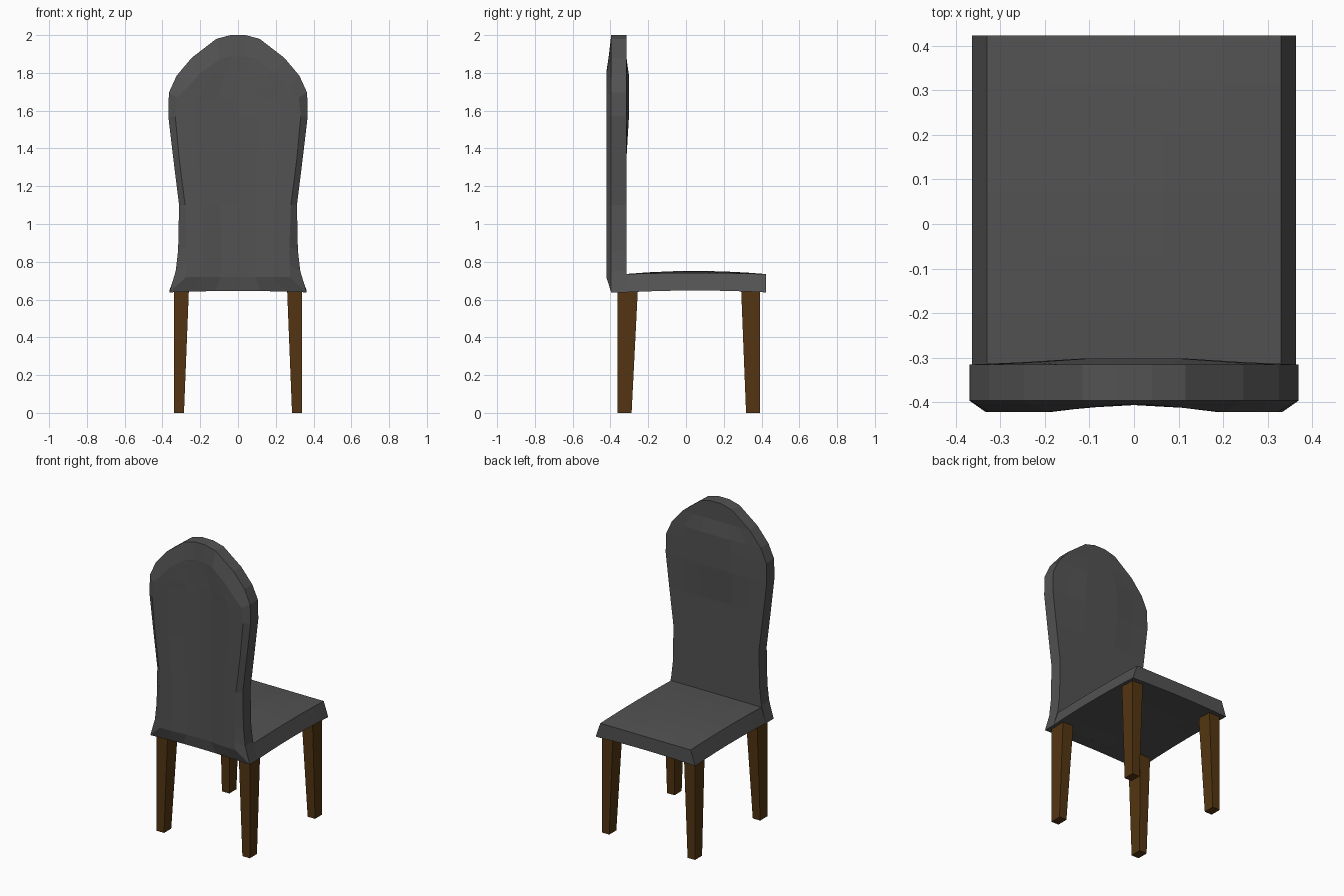
import bpy, bmesh

if "Cube" in bpy.data.objects:
    bpy.data.objects.remove(bpy.data.objects["Cube"])


def material(name, rgb):
    m = bpy.data.materials.new(name)
    m.diffuse_color = (*rgb, 1)
    m.use_nodes = True
    m.node_tree.nodes["Principled BSDF"].inputs["Base Color"].default_value = m.diffuse_color
    return m


GREY = material("dark grey fabric", (0.085, 0.085, 0.085))
BROWN = material("dark brown wood", (0.088, 0.036, 0.006))


def finish(name, bm, mat):
    bmesh.ops.recalc_face_normals(bm, faces=bm.faces)
    me = bpy.data.meshes.new(name)
    bm.to_mesh(me)
    bm.free()
    me.materials.append(mat)
    ob = bpy.data.objects.new(name, me)
    bpy.context.collection.objects.link(ob)
    return ob


def grid(bm, points):
    """Make a faced grid and return its border vertices in order."""
    v = [[bm.verts.new(p) for p in row] for row in points]
    for a, b in zip(v, v[1:]):
        for i in range(len(a) - 1):
            bm.faces.new((a[i], a[i + 1], b[i + 1], b[i]))
    return v[0] + [r[-1] for r in v[1:-1]] + v[-1][::-1] + [r[0] for r in v[-2:0:-1]]


def bridge(bm, a, b):
    n = len(a)
    for i in range(n):
        j = (i + 1) % n
        bm.faces.new((a[i], a[j], b[j], b[i]))


# Backrest: padded front, rim, and bevelled back panel with a shallow centre hollow
# rows: rim height, rim half width, back panel height, back panel half width
rows = [(0.638, 0.363, 0.72, 0.275), (0.75, 0.33, 0.78, 0.273),
        (0.86, 0.317, 0.88, 0.272), (1.10, 0.312, 1.10, 0.28),
        (1.35, 0.343, 1.35, 0.312), (1.57, 0.369, 1.57, 0.332),
        (1.695, 0.366, 1.67, 0.322), (1.785, 0.325, 1.72, 0.27),
        (1.88, 0.245, 1.80, 0.20), (1.98, 0.115, 1.87, 0.10),
        (2.0, 0.04, 1.885, 0.04)]
cols = (-1, -0.68, -0.33, 0, 0.33, 0.68, 1)


def pad(x, z):
    if 1.45 < z < 1.85 and abs(x) < 0.3:
        return 0.013 if abs(x) < 0.15 else 0.005
    return 0


def hollow(x):
    return 0.016 * max(0, 1 - max(0, abs(x) - 0.06) / 0.13)


def bottom_arch(z, c):
    return 0.008 * (1 - c * c) if z < 0.65 else 0


bm = bmesh.new()
front = grid(bm, [[(w * c, -0.315 + pad(w * c, z), z + bottom_arch(z, c)) for c in cols]
                  for z, w, _, _ in rows])
back = grid(bm, [[(w * c, -0.422 + hollow(w * c), z) for c in cols]
                 for _, _, z, w in rows])
rim = [bm.verts.new((v.co.x, -0.396, v.co.z)) for v in front]
for r, f in zip(rim, front):
    f.co.y = -0.315
bridge(bm, front, rim)
bridge(bm, rim, back)
finish("backrest", bm, GREY)

# Seat: crowned cushion with flared sides and a gently arched underside
ys = [-0.318, -0.2, -0.07, 0.07, 0.2, 0.32, 0.423]
us = (-1, -0.6, -0.2, 0.2, 0.6, 1)


def arch(y):
    return 1 - ((y - 0.05) / 0.373) ** 2


bm = bmesh.new()
top = grid(bm, [[(0.33 * u, y, 0.735 + arch(y) * (0.006 + 0.011 * (1 - u * u)))
                 for u in us] for y in ys])
under = grid(bm, [[(0.363 * u, y, 0.638 + 0.01 * max(0, arch(y)) + 0.008 * (1 - u * u))
                   for u in us] for y in ys])
bridge(bm, top, under)
finish("seat", bm, GREY)


# Legs: straight outer faces, inner faces tapering towards the floor
def leg(name, side, y_out, y_top, y_foot):
    bm = bmesh.new()
    rings = []
    for z, x_in, y_in in ((0, 0.286, y_foot), (0.652, 0.26, y_top)):
        rings.append([bm.verts.new((side * x, y, z)) for x, y in
                      ((x_in, y_out), (0.34, y_out), (0.34, y_in), (x_in, y_in))])
        bm.faces.new(rings[-1])
    bridge(bm, *rings)
    finish(name, bm, BROWN)


for side, label in ((-1, "left"), (1, "right")):
    leg(label + "_backrest_leg", side, -0.363, -0.255, -0.288)
    leg(label + "_seat_edge_leg", side, 0.392, 0.292, 0.318)
